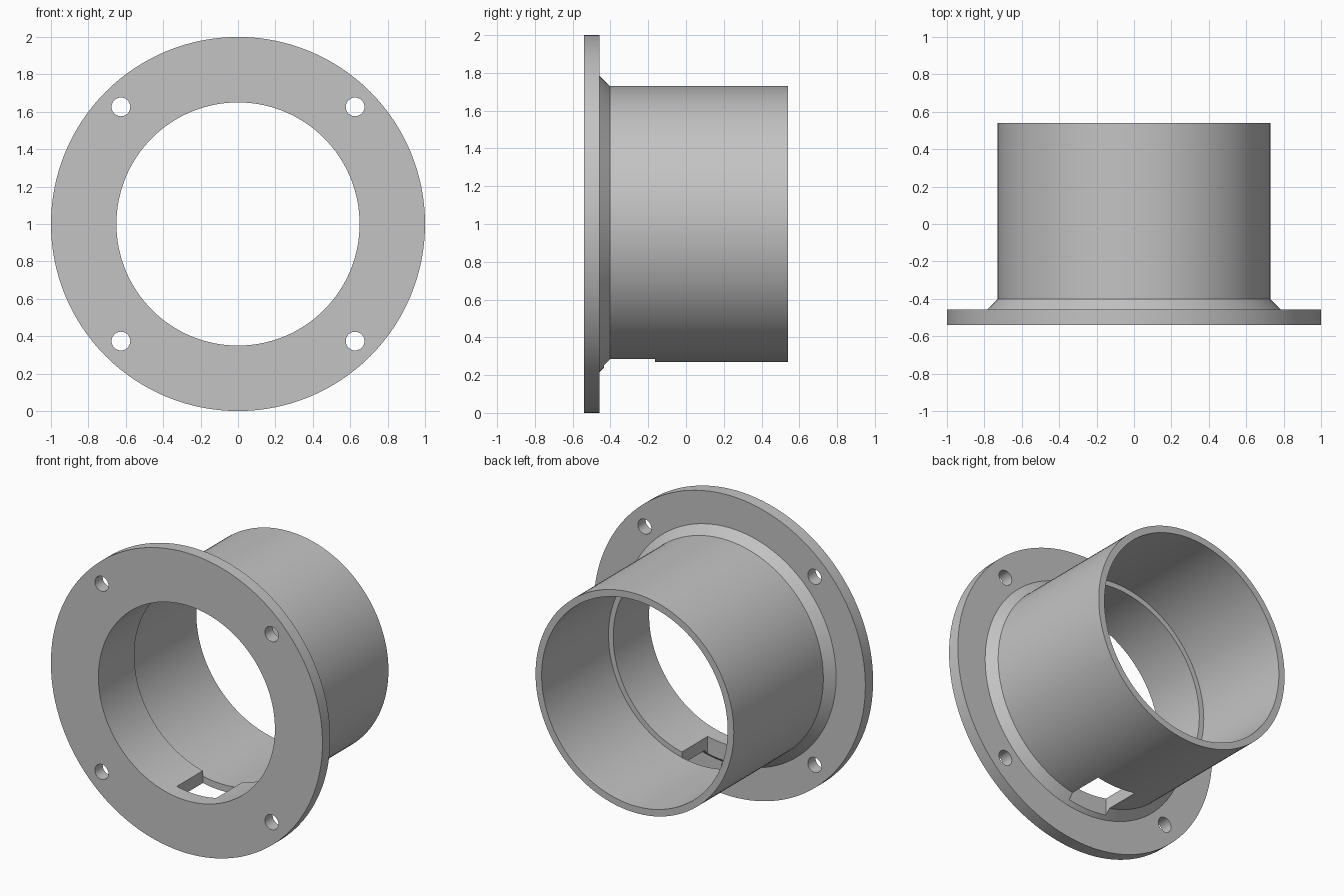
import bpy
import math
from mathutils import Matrix, Vector

SEGMENTS = 128
AXIS_Z = 1.0
FRONT, BACK = -0.54, 0.54
FLANGE_BACK, CHAMFER_END = -0.458, -0.402
BORE_STEP, SLOT_FRONT = -0.163, -0.435

cube = bpy.data.objects.get("Cube")
if cube:
    bpy.data.objects.remove(cube, do_unlink=True)

grey = bpy.data.materials.new("plain_grey")
grey.use_nodes = True
colour = (0.55, 0.55, 0.55, 1)
grey.diffuse_color = colour
grey.node_tree.nodes["Principled BSDF"].inputs["Base Color"].default_value = colour


def lathe(name, profile):
    """Spin a closed (radius, y) profile around the horizontal axis."""
    n = len(profile)
    verts, faces = [], []
    for i in range(SEGMENTS):
        a = math.tau * i / SEGMENTS
        verts += [(r * math.sin(a), y, AXIS_Z + r * math.cos(a)) for r, y in profile]
        j = (i + 1) % SEGMENTS
        for k in range(n):
            m = (k + 1) % n
            faces.append((i * n + k, j * n + k, j * n + m, i * n + m))
    mesh = bpy.data.meshes.new(name)
    mesh.from_pydata(verts, [], faces)
    mesh.materials.append(grey)
    obj = bpy.data.objects.new(name, mesh)
    bpy.context.collection.objects.link(obj)
    return obj


def cut(target, cutter):
    """Subtract the cutter, keep the result and discard the cutter."""
    cutter.hide_render = True
    cutter.data.materials.append(grey)
    mod = target.modifiers.new("cut", 'BOOLEAN')
    mod.operation = 'DIFFERENCE'
    mod.solver = 'EXACT'
    mod.object = cutter
    bpy.context.view_layer.objects.active = target
    bpy.ops.object.modifier_apply(modifier=mod.name)
    bpy.data.objects.remove(cutter, do_unlink=True)


# Flange, chamfered collar and stepped sleeve in one turned profile
body = lathe("flanged_sleeve", [
    (0.65, FRONT), (1.0, FRONT), (1.0, FLANGE_BACK),
    (0.785, FLANGE_BACK), (0.73, CHAMFER_END), (0.73, BACK),
    (0.685, BACK), (0.685, BORE_STEP), (0.65, BORE_STEP),
])

# Make the turned surface face outwards
bpy.ops.object.select_all(action='DESELECT')
body.select_set(True)
bpy.context.view_layer.objects.active = body
bpy.ops.object.mode_set(mode='EDIT')
bpy.ops.mesh.select_all(action='SELECT')
bpy.ops.mesh.normals_make_consistent(inside=False)
bpy.ops.object.mode_set(mode='OBJECT')

# Four screw holes through the flange
for sx in (-1, 1):
    for sz in (-1, 1):
        bpy.ops.mesh.primitive_cylinder_add(
            vertices=32, radius=0.05, depth=0.3,
            location=(sx * 0.626, (FRONT + FLANGE_BACK) / 2, AXIS_Z + sz * 0.626),
            rotation=(math.pi / 2, 0, 0))
        cut(body, bpy.context.object)

# Rectangular slot through the bottom of the sleeve
bpy.ops.mesh.primitive_cube_add(size=1)
slot = bpy.context.object
slot.data.transform(
    Matrix.Translation(Vector((0, (SLOT_FRONT + BORE_STEP) / 2, 0.3)))
    @ Matrix.Diagonal((0.29, BORE_STEP - SLOT_FRONT, 0.4, 1)))
cut(body, slot)

# Smooth round walls with crisp rims
bpy.ops.object.select_all(action='DESELECT')
body.select_set(True)
bpy.context.view_layer.objects.active = body
bpy.ops.object.shade_smooth_by_angle(angle=math.radians(30))
